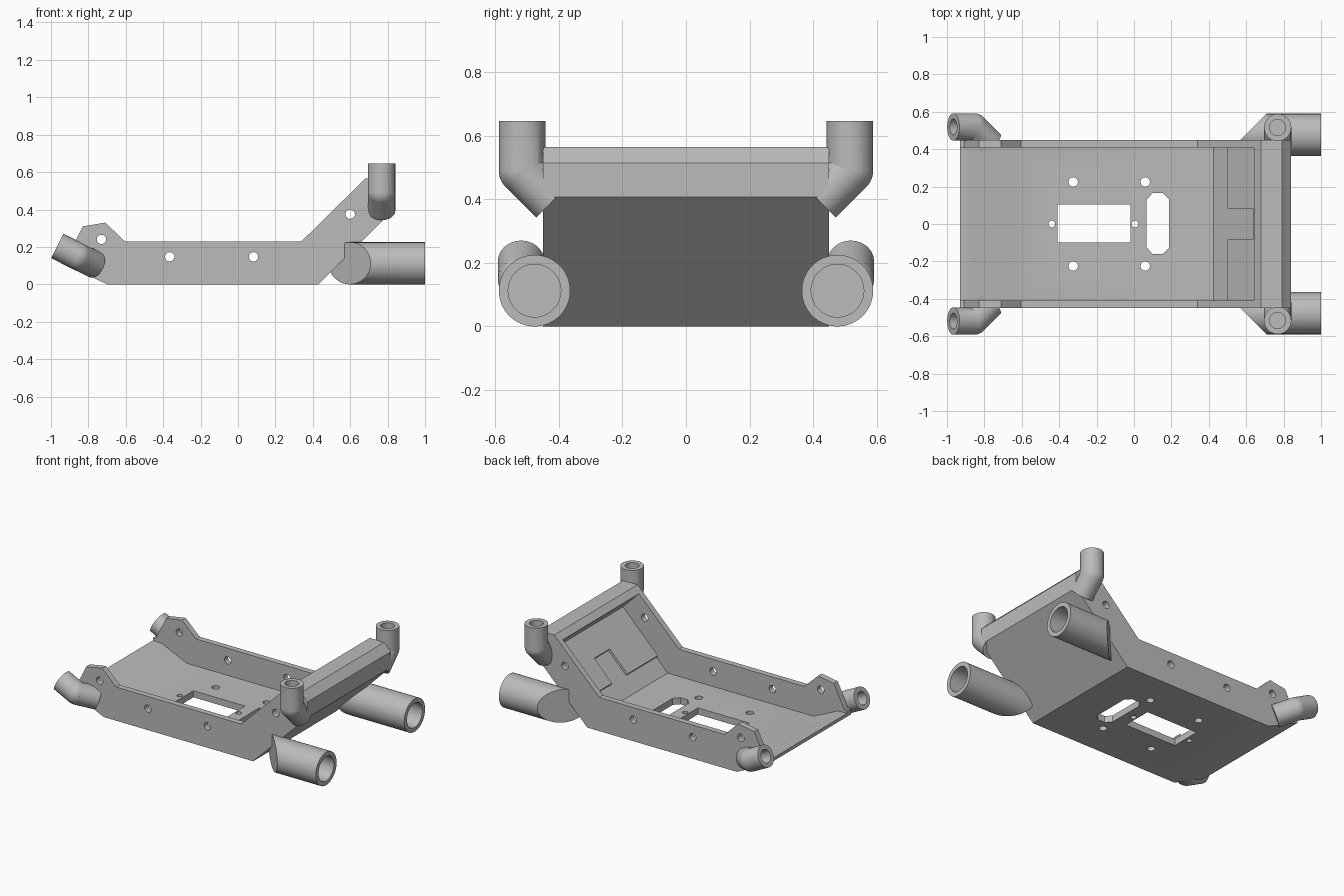
import bpy, bmesh, math
from mathutils import Vector

cube = bpy.data.objects.get("Cube")
if cube:
    bpy.data.objects.remove(cube, do_unlink=True)

grey = bpy.data.materials.new("plain grey")
grey.use_nodes = True
colour = (0.5, 0.5, 0.5, 1)
grey.diffuse_color = colour
grey.node_tree.nodes["Principled BSDF"].inputs["Base Color"].default_value = colour


def finish(bm, name):
    bmesh.ops.recalc_face_normals(bm, faces=bm.faces)
    mesh = bpy.data.meshes.new(name)
    bm.to_mesh(mesh)
    bm.free()
    mesh.materials.append(grey)
    ob = bpy.data.objects.new(name, mesh)
    bpy.context.collection.objects.link(ob)
    return ob


def prism(name, pts, axis, lo, hi):
    """Extrude a 2D outline along y (outline in x, z) or z (outline in x, y)."""
    bm = bmesh.new()
    place = (lambda a, b: (a, lo, b)) if axis == "y" else (lambda a, b: (a, b, lo))
    face = bm.faces.new([bm.verts.new(place(a, b)) for a, b in pts])
    ext = bmesh.ops.extrude_face_region(bm, geom=[face])["geom"]
    step = Vector((0, hi - lo, 0)) if axis == "y" else Vector((0, 0, hi - lo))
    bmesh.ops.translate(bm, verts=[v for v in ext if isinstance(v, bmesh.types.BMVert)], vec=step)
    return finish(bm, name)


def rod(name, p, q, r, sides=48):
    p, q = Vector(p), Vector(q)
    bm = bmesh.new()
    bmesh.ops.create_cone(bm, cap_ends=True, segments=sides, radius1=r, radius2=r, depth=(q - p).length)
    bm.transform((q - p).to_track_quat("Z", "Y").to_matrix().to_4x4())
    bmesh.ops.translate(bm, verts=bm.verts, vec=(p + q) / 2)
    return finish(bm, name)


def ball(name, p, r):
    bm = bmesh.new()
    bmesh.ops.create_uvsphere(bm, u_segments=48, v_segments=24, radius=r)
    bmesh.ops.translate(bm, verts=bm.verts, vec=p)
    return finish(bm, name)


def combine(ob, other, mode="DIFFERENCE", keep=False):
    mod = ob.modifiers.new("combine", "BOOLEAN")
    mod.operation, mod.object, mod.solver = mode, other, "EXACT"
    bpy.context.view_layer.objects.active = ob
    bpy.ops.object.modifier_apply(modifier=mod.name)
    if not keep:
        bpy.data.objects.remove(other, do_unlink=True)


def smooth(ob):
    bpy.ops.object.select_all(action="DESELECT")
    ob.select_set(True)
    bpy.context.view_layer.objects.active = ob
    bpy.ops.object.shade_smooth_by_angle(angle=math.radians(30))


# Tray: side outline with the inner space removed
tray = prism("tray", [(-.7, 0), (-.93, .11), (-.93, .15), (-.91, .15), (-.865, .24), (-.83, .31),
                      (-.71, .33), (-.605, .23), (.34, .23), (.68, .565), (.79, .565),
                      (.84, .515), (.84, .407), (.43, 0)], "y", -.45, .45)
cavity = prism("cavity_cutter", [(-.675, .045), (-.86, .13), (-1.1, .14), (-1.1, 1), (.58, 1),
                                 (.58, .6), (.64, .53), (.775, .395), (.425, .045)], "y", -.41, .41)
cavity.hide_render = True
combine(tray, cavity, keep=True)

# Floor openings
combine(tray, prism("window", [(-.41, -.1), (-.02, -.1), (-.02, .105), (-.41, .105)], "z", -.1, .15))
combine(tray, prism("slot", [(.1, -.16), (.155, -.16), (.188, -.125), (.188, .13), (.155, .165),
                             (.1, .165), (.067, .13), (.067, -.125)], "z", -.1, .15))
for x, y, r in [(-.325, .225, .025), (-.325, -.225, .025), (.06, .225, .025),
                (.06, -.225, .025), (-.44, 0, .018), (.005, 0, .018)]:
    combine(tray, rod("hole", (x, y, -.1), (x, y, .15), r, 24))

# Side wall holes
for x, z in [(-.73, .24), (-.365, .147), (.083, .147), (.6, .375)]:
    combine(tray, rod("hole", (x, -.6, z), (x, .6, z), .025, 24))
smooth(tray)


# Raised pads on the ramp, leaving a notch in the middle
def pad(name, x0, x1, y0, y1):
    t = .012
    prism(name, [(x0, x0 - .385), (x1, x1 - .385), (x1 - t, x1 - .38 + t), (x0 - t, x0 - .38 + t)],
          "y", y0, y1)


pad("ramp_pad_left", .512, .647, .083, .41)
pad("ramp_pad_right", .512, .647, -.41, -.083)
pad("ramp_pad_top", .647, .775, -.41, .41)

for s, side in ((1, "back"), (-1, "front")):
    # Large horizontal sockets
    y = .477 * s
    big = rod("large_socket_" + side, (.45, y, .1125), (1, y, .1125), .1125, 64)
    combine(big, prism("slant", [(.2, .08 * s), (.2, .7 * s), (.82, .7 * s)], "z", -.2, .5))
    combine(big, cavity, keep=True)
    combine(big, rod("bore", (.72, y, .1125), (1.1, y, .1125), .083))
    smooth(big)

    # Upright posts with an elbow into the ramp wall
    x, y = .768, .516 * s
    post = rod("upright_post_" + side, (x, y, .49), (x, y, .647), .073)
    combine(post, ball("elbow", (x, y, .49), .073), "UNION")
    combine(post, rod("leg", (x, y, .49), (x, .42 * s, .394), .073), "UNION")
    combine(post, cavity, keep=True)
    combine(post, rod("bore", (x, y, .53), (x, y, .8), .043))
    smooth(post)

    # Small tilted sockets with an elbow into the tray wall
    y = .519 * s
    joint, end = Vector((-.855, y, .149)), Vector((-.966, y, .205))
    small = rod("small_socket_" + side, joint, end, .073)
    combine(small, ball("elbow", joint, .073), "UNION")
    combine(small, rod("leg", joint, (-.766, .43 * s, .105), .073), "UNION")
    combine(small, cavity, keep=True)
    out = (end - joint).normalized()
    combine(small, rod("bore", end - out * .1, end + out * .1, .043))
    smooth(small)

bpy.data.objects.remove(cavity, do_unlink=True)
